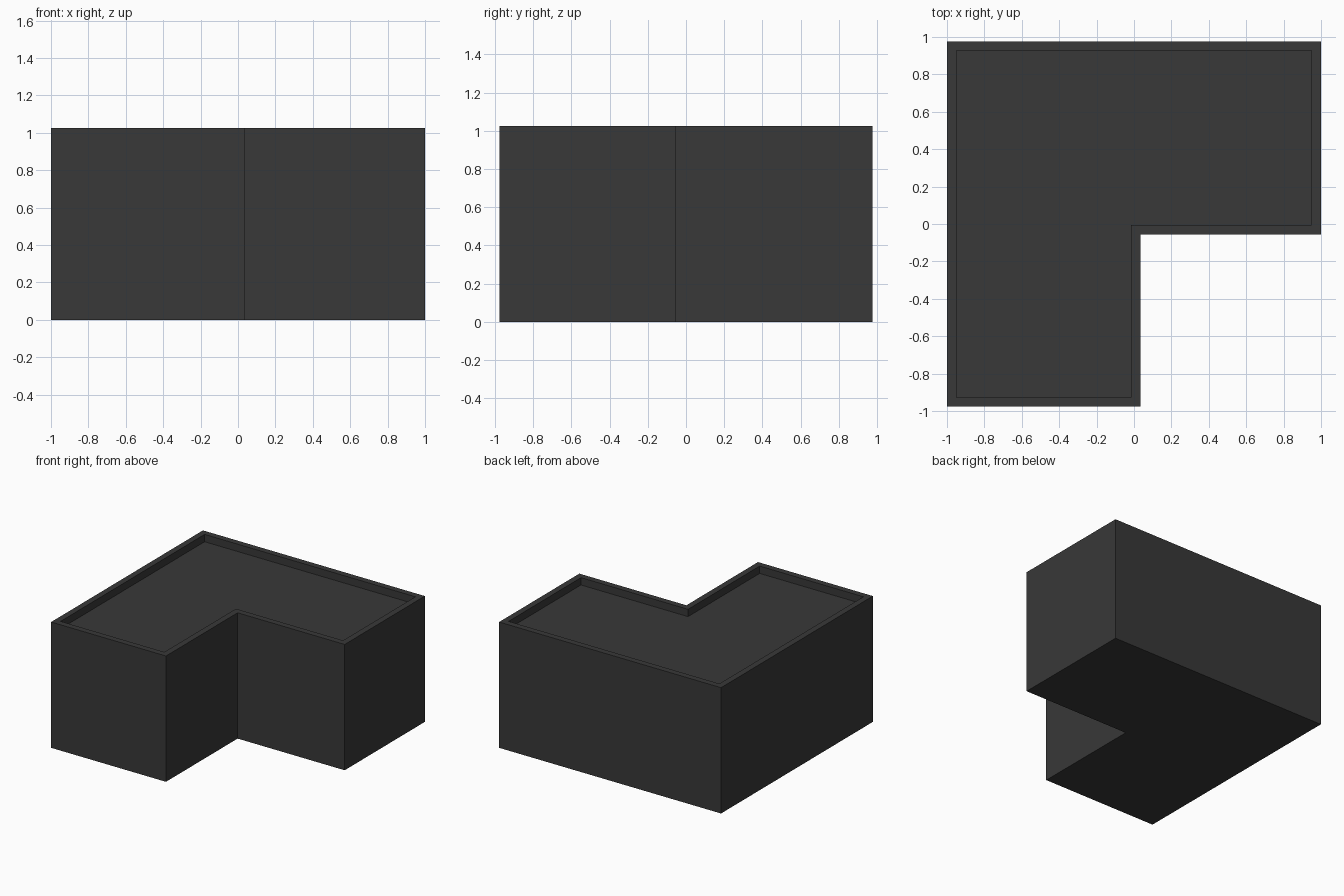
import bpy, bmesh

if "Cube" in bpy.data.objects:
    bpy.data.objects.remove(bpy.data.objects["Cube"])

HEIGHT, WALL, RECESS = 1.025, 0.05, 0.06
# L-shaped footprint, counter-clockwise
PLAN = [(-1, -0.977), (0.035, -0.977), (0.035, -0.055),
        (1, -0.055), (1, 0.977), (-1, 0.977)]

mat = bpy.data.materials.new("charcoal")
mat.diffuse_color = (0.04, 0.04, 0.04, 1)
mat.use_nodes = True
mat.node_tree.nodes["Principled BSDF"].inputs["Base Color"].default_value = mat.diffuse_color


def extrude(bm, face, dz):
    """Extrude one face straight along z and return its new cap."""
    cap = bmesh.ops.extrude_discrete_faces(bm, faces=[face])["faces"][0]
    bmesh.ops.translate(bm, verts=cap.verts, vec=(0, 0, dz))
    return cap


bm = bmesh.new()
# Closed block body
base = bm.faces.new([bm.verts.new((x, y, 0)) for x, y in PLAN])
bottom_verts = list(base.verts)
roof = extrude(bm, base, HEIGHT)
bm.faces.new(bottom_verts[::-1])

# Raised rim around a sunken flat roof
bm.normal_update()
bmesh.ops.inset_region(bm, faces=[roof], thickness=WALL, use_even_offset=True)
extrude(bm, roof, -RECESS)
bmesh.ops.recalc_face_normals(bm, faces=bm.faces)

mesh = bpy.data.meshes.new("building_block")
bm.to_mesh(mesh)
bm.free()
mesh.materials.append(mat)
obj = bpy.data.objects.new("building_block", mesh)
bpy.context.collection.objects.link(obj)
